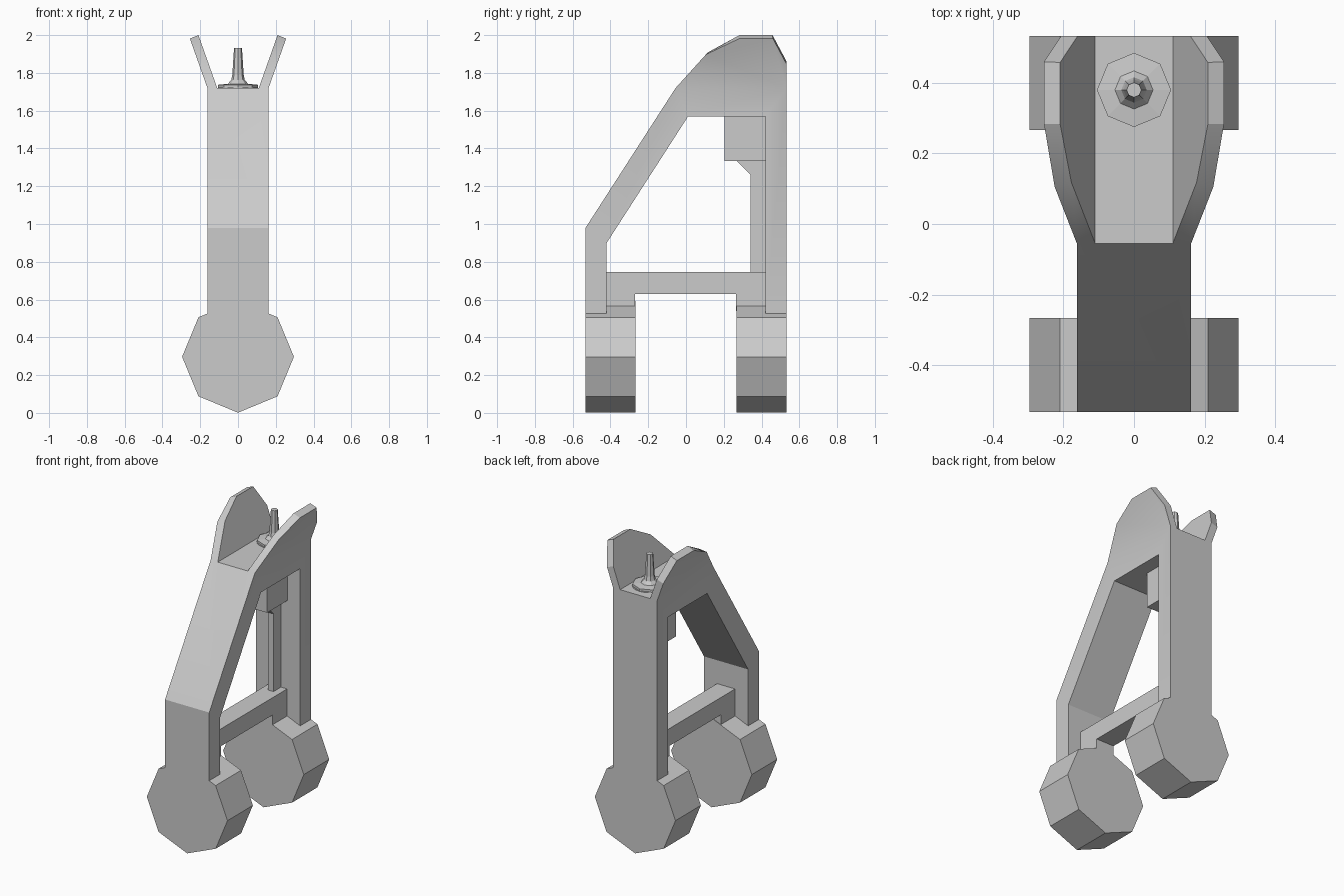
import bpy, bmesh, math
from mathutils import Matrix

if "Cube" in bpy.data.objects:
    bpy.data.objects.remove(bpy.data.objects["Cube"])

Y = 0.533   # half depth of the whole stand
W = 0.162   # half width of the frame


def finish(name, bm):
    bmesh.ops.recalc_face_normals(bm, faces=bm.faces[:])
    me = bpy.data.meshes.new(name)
    bm.to_mesh(me)
    bm.free()
    ob = bpy.data.objects.new(name, me)
    bpy.context.collection.objects.link(ob)
    return ob


def slab(name, profile, half):
    """Extrude a (y, z) profile across x."""
    bm = bmesh.new()
    face = bm.faces.new([bm.verts.new((-half, y, z)) for y, z in profile])
    ext = bmesh.ops.extrude_face_region(bm, geom=[face])
    vs = [g for g in ext["geom"] if isinstance(g, bmesh.types.BMVert)]
    bmesh.ops.translate(bm, verts=vs, vec=(2 * half, 0, 0))
    return finish(name, bm)


def lathe(name, rings, y, sides):
    """Stack polygon rings (radius, z) on the x = 0 axis at depth y."""
    bm = bmesh.new()
    loops = [[bm.verts.new((r * math.cos(2 * math.pi * k / sides),
                            y + r * math.sin(2 * math.pi * k / sides), z))
              for k in range(sides)] for r, z in rings]
    for a, b in zip(loops, loops[1:]):
        for k in range(sides):
            n = (k + 1) % sides
            bm.faces.new((a[k], a[n], b[n], b[k]))
    bm.faces.new(loops[0])
    bm.faces.new(loops[-1])
    return finish(name, bm)


# Arched frame with two flared side wings, as one welded mesh
TOP = 1.72
arch = [(-0.055, TOP), (-Y, 0.978), (-Y, 0.525), (-0.42, 0.525), (-0.42, 0.9),
        (0.01, 1.568), (0.42, 1.568), (0.42, 0.525), (Y, 0.525), (Y, TOP)]
wing_out = [(0.105, 1.897), (0.283, 1.982), (0.46, 1.982), (Y, 1.845)]
wing_in = [(0.118, 1.91), (0.283, 2.0), (0.458, 2.0), (Y, 1.86)]

bm = bmesh.new()
sides = []
for s in (-1, 1):
    def row(points, base):
        return [bm.verts.new((s * (base + (z - TOP) * 0.355), y, z)) for y, z in points]
    side = [bm.verts.new((s * W, y, z)) for y, z in arch]
    outer = [side[0]] + row(wing_out, W) + [side[-1]]
    inner = row([(-0.055, TOP)] + wing_in + [(Y, TOP)], 0.11)
    bm.faces.new(side)
    bm.faces.new(outer)
    bm.faces.new(inner)
    for i in range(5):
        bm.faces.new((outer[i], inner[i], inner[i + 1], outer[i + 1]))
    sides.append((side, inner))
(sl, il), (sr, ir) = sides
for i in range(1, 8):
    bm.faces.new((sl[i], sr[i], sr[i + 1], sl[i + 1]))
bm.faces.new((sl[1], sr[1], sr[0], ir[0], il[0], sl[0]))
bm.faces.new((sl[8], sr[8], sr[9], ir[5], il[5], sl[9]))
bm.faces.new((il[0], ir[0], ir[5], il[5]))
frame = finish("frame", bm)
bpy.context.view_layer.objects.active = frame
frame.select_set(True)
bpy.ops.object.shade_smooth_by_angle(angle=math.radians(25))

# Octagonal feet
for name, y in (("front_foot", -0.4), ("back_foot", 0.4)):
    bm = bmesh.new()
    bmesh.ops.create_cone(bm, cap_ends=True, segments=8, radius1=0.296, radius2=0.296,
                          depth=0.266, matrix=Matrix.Translation((0, y, 0.297))
                          @ Matrix.Rotation(math.pi / 2, 4, 'X'))
    finish(name, bm)

# Cross beam with a short drop at each end
slab("cross_beam", [(-0.42, 0.745), (-0.42, 0.54), (-0.27, 0.54), (-0.27, 0.63),
                    (0.265, 0.63), (0.265, 0.54), (0.42, 0.54), (0.42, 0.745)], 0.066)

# Block under the arch and the thin rail below it
slab("upper_block", [(0.205, 1.333), (0.42, 1.333), (0.42, 1.568), (0.205, 1.568)], 0.07)
slab("rail", [(0.27, 1.333), (0.342, 1.26), (0.342, 0.745),
              (0.42, 0.745), (0.42, 1.333)], 0.021)

# Spindle on the seat, over a thin round base plate
lathe("base_plate", [(0.106, TOP), (0.106, TOP + 0.003)], 0.38, 32)
lathe("spindle", [(0.105, TOP), (0.105, 1.737), (0.054, 1.742), (0.036, 1.762),
                  (0.03, 1.79), (0.021, 1.933)], 0.38, 8)
